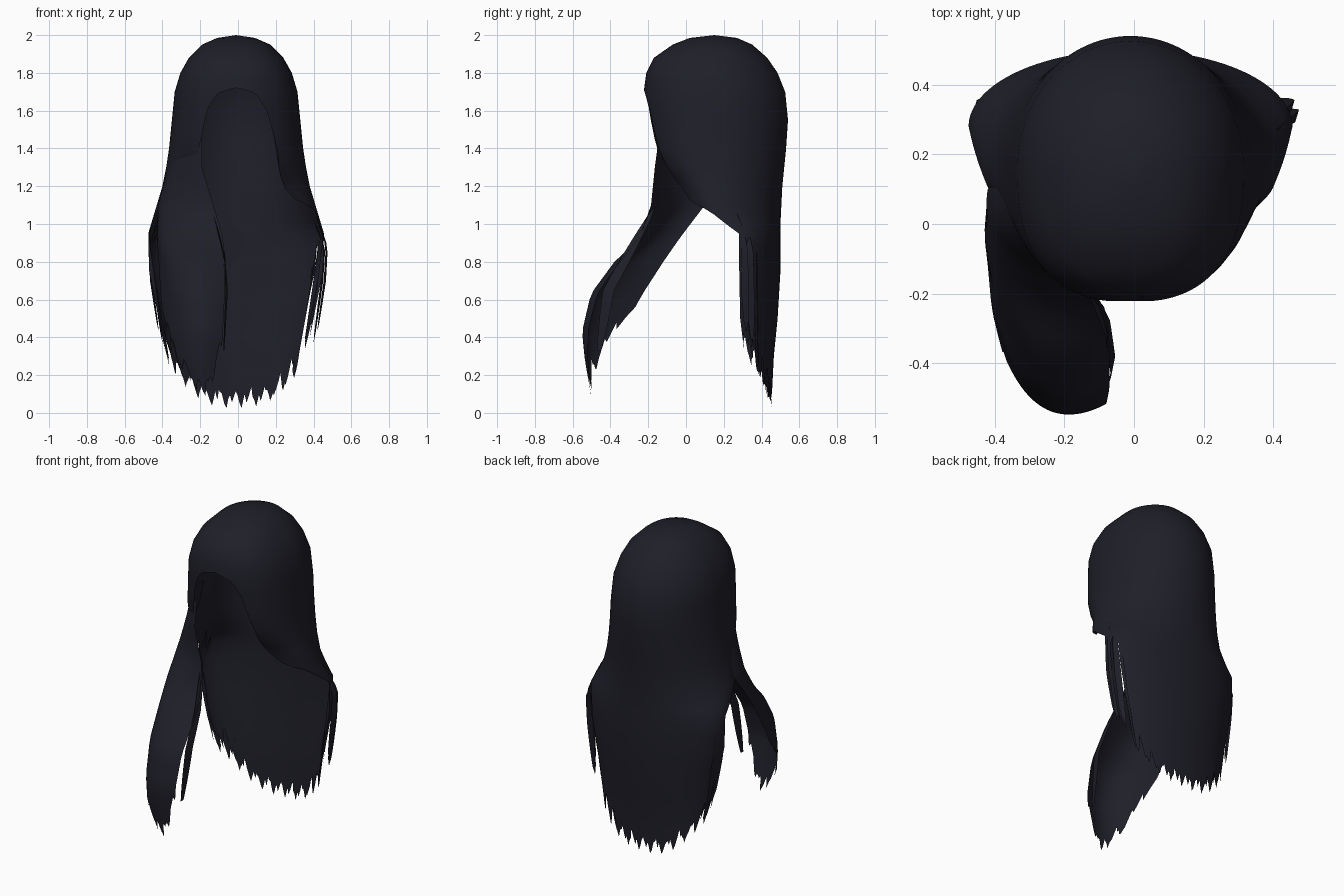
import bpy, bmesh, math, random

random.seed(4)
cube = bpy.data.objects.get("Cube")
if cube:
    bpy.data.objects.remove(cube)

hair = bpy.data.materials.new("dark_navy_hair")
hair.use_nodes = True
hair.diffuse_color = (0.0135, 0.0135, 0.022, 1)
hair.node_tree.nodes["Principled BSDF"].inputs["Base Color"].default_value = hair.diffuse_color
hair.node_tree.nodes["Principled BSDF"].inputs["Roughness"].default_value = 0.7


def lerp_table(table, key):
    """Interpolate rows of (key, values...) sorted by rising key."""
    if key <= table[0][0]:
        return table[0][1:]
    for lo, hi in zip(table, table[1:]):
        if key <= hi[0]:
            t = (key - lo[0]) / (hi[0] - lo[0])
            return [p + (q - p) * t for p, q in zip(lo[1:], hi[1:])]
    return table[-1][1:]


def sheet(name, columns, levels, point, hem):
    """Hang a sheet of columns from the top level, each cut off at its hem."""
    bm = bmesh.new()
    grid = []
    for c in columns:
        end = hem(c)
        grid.append([bm.verts.new(point(c, max(z, end))) for z in levels])
    for a, b in zip(grid, grid[1:]):
        for j in range(len(levels) - 1):
            bm.faces.new((a[j], a[j + 1], b[j + 1], b[j]))
    bmesh.ops.remove_doubles(bm, verts=bm.verts, dist=0.0004)
    mesh = bpy.data.meshes.new(name)
    bm.to_mesh(mesh)
    bm.free()
    mesh.materials.append(hair)
    obj = bpy.data.objects.new(name, mesh)
    bpy.context.collection.objects.link(obj)
    bpy.ops.object.select_all(action='DESELECT')
    obj.select_set(True)
    bpy.context.view_layer.objects.active = obj
    bpy.ops.object.shade_smooth_by_angle(angle=math.radians(60))


# Main hair outline: height, half width, front y, back y, centre y
OUTLINE = [
    (0.0, .32, .20, .45, .36), (.3, .37, .15, .465, .31), (.5, .41, .1, .485, .285),
    (.75, .46, .1, .5, .28), (.95, .465, .1, .5, .28), (1.0, .45, .05, .5, .24),
    (1.1, .42, -.01, .505, .16), (1.2, .39, -.06, .51, .16), (1.3, .37, -.14, .52, .16),
    (1.4, .355, -.19, .53, .16), (1.55, .34, -.212, .54, .16), (1.7, .325, -.224, .525, .16),
    (1.8, .295, -.21, .485, .15), (1.88, .25, -.17, .43, .15), (1.95, .18, -.07, .35, .15),
    (1.985, .1, .02, .27, .15), (2.0, 0, .15, .15, .15)]


def around(deg, z, scale=1.0):
    """Point on the hair at an angle; the front half is a little boxier."""
    half, front, back, mid = lerp_table(OUTLINE, z)
    c, s = math.cos(math.radians(deg)), math.sin(math.radians(deg))
    if s < 0:
        c, s = math.copysign(abs(c) ** .8, c), -abs(s) ** .8
    depth = (back - mid) if s > 0 else (mid - front)
    return (half * scale * c - .01, mid + depth * scale * s, z)


# Hem of the cap around the face, by angle
FACE_HEM = [(-180, .95), (-175, 1.0), (-168, 1.06), (-156, 1.1), (-140, 1.22), (-121, 1.32), (-117, 1.45),
            (-112, 1.61), (-103, 1.69), (-90, 1.72), (-76, 1.69), (-66, 1.6), (-60, 1.46),
            (-57, 1.26), (-54, 1.19), (-45, 1.13), (-20, 1.08), (-12, 1.05), (-5, 1.0), (0, .95)]
TOOTH = (0, .04, .08, .12, .14, .1, .05)


def back_hem(deg):
    base = .025 + .24 * abs(math.cos(math.radians(deg))) ** 3
    # Slit that frees a side lock on the left
    if 21 <= deg <= 25:
        return .88
    if deg < 21:
        base = .4 - .004 * deg
    return base + TOOTH[int(deg / 2) % 7] * random.uniform(.5, 1.2)


def main_hem(deg):
    return lerp_table(FACE_HEM, deg)[0] if deg <= 0 else back_hem(deg)


front_columns = [-180 + 3 * i for i in range(61)]
back_columns = [.5] + [1 + 2 * i for i in range(90)] + [179.5]
levels = sorted({row[0] for row in OUTLINE} | {.1, .2, .4, .62, .85, 1.25, 1.48, 1.62, 1.75, 1.92, 1.995},
                reverse=True)
sheet("main_hair", front_columns + back_columns + [180], levels, around,
      lambda d: .95 if d == 180 else main_hem(d))

# Thinner layer that leaves the back hair and hangs just under it
sheet("back_under_layer", [2 + 2 * i for i in range(89)], [z for z in levels if z <= 1.1],
      lambda d, z: around(d, z, 1 - .035 * min(1, (1.1 - z) / .5)), lambda d: back_hem((d + 5) % 180) + .03)

# Right front lock: height, then x and y of its outer edge, middle and inner edge
LOCK = [(.1, -.28, -.45, -.2, -.5, -.11, -.49), (.28, -.35, -.4, -.25, -.525, -.09, -.51),
        (.43, -.39, -.34, -.26, -.53, -.08, -.52), (.63, -.41, -.23, -.28, -.475, -.07, -.47),
        (.8, -.42, -.12, -.3, -.35, -.07, -.35), (.93, -.43, -.03, -.34, -.2, -.08, -.245),
        (1.1, -.42, .1, -.365, -.07, -.13, -.185), (1.3, -.365, .13, -.34, -.03, -.19, -.165),
        (1.45, -.33, .13, -.305, -.03, -.19, -.145)]


def lock_point(u, z):
    ox, oy, mx, my, ix, iy = lerp_table(LOCK, z)
    wo, wm, wi = (1 - u) * (1 - 2 * u), 4 * u * (1 - u), u * (2 * u - 1)
    return (ox * wo + mx * wm + ix * wi, oy * wo + my * wm + iy * wi, z)


LOCK_HEM = [(0, .56), (.08, .38), (.25, .2), (.5, .09), (.75, .09), (.9, .18), (1, .3)]


def lock_hem(u):
    return lerp_table(LOCK_HEM, u)[0] + TOOTH[round(u * 32) % 7] * random.uniform(.3, 1)


lock_levels = [1.45 - .05 * i for i in range(29)]
sheet("right_front_lock", [i / 32 for i in range(33)], lock_levels, lock_point, lock_hem)


# Thin loose wisps along the open edges
def wisp(name, path, width):
    """Tapered strip along path; width is its x and y spread."""
    rows = sorted([(z, x, y) for x, y, z in path])
    top, tip = rows[-1][0], rows[0][0]

    def at(side, z):
        x, y = lerp_table(rows, z)
        taper = math.sin(math.pi * (.06 + .94 * (z - tip) / (top - tip))) ** .6 if tip < z < top else 0
        return (x + side * width[0] * taper, y + side * width[1] * taper, z)

    sheet(name, [-1, 0, 1], [top + (tip - top) * i / 12 for i in range(13)], at, lambda s: tip)


for side, label in ((1, "left"), (-1, "right")):
    for k in range(2):
        wisp(f"{label}_side_wisp_{k + 1}",
             [(side * (.41 - .01 * k), .27 + .03 * k, 1.06 - .04 * k), (side * (.47 - .012 * k), .31 + .03 * k, .88),
              (side * (.46 - .015 * k), .31 + .03 * k, .7), (side * (.42 - .02 * k), .32 + .03 * k, .43 - .06 * k)],
             (.006, .02))
wisp("lock_inner_wisp",
     [(-.14, -.16, 1.1), (-.075, -.3, .85), (-.06, -.41, .65), (-.075, -.46, .33)], (.006, .03))
